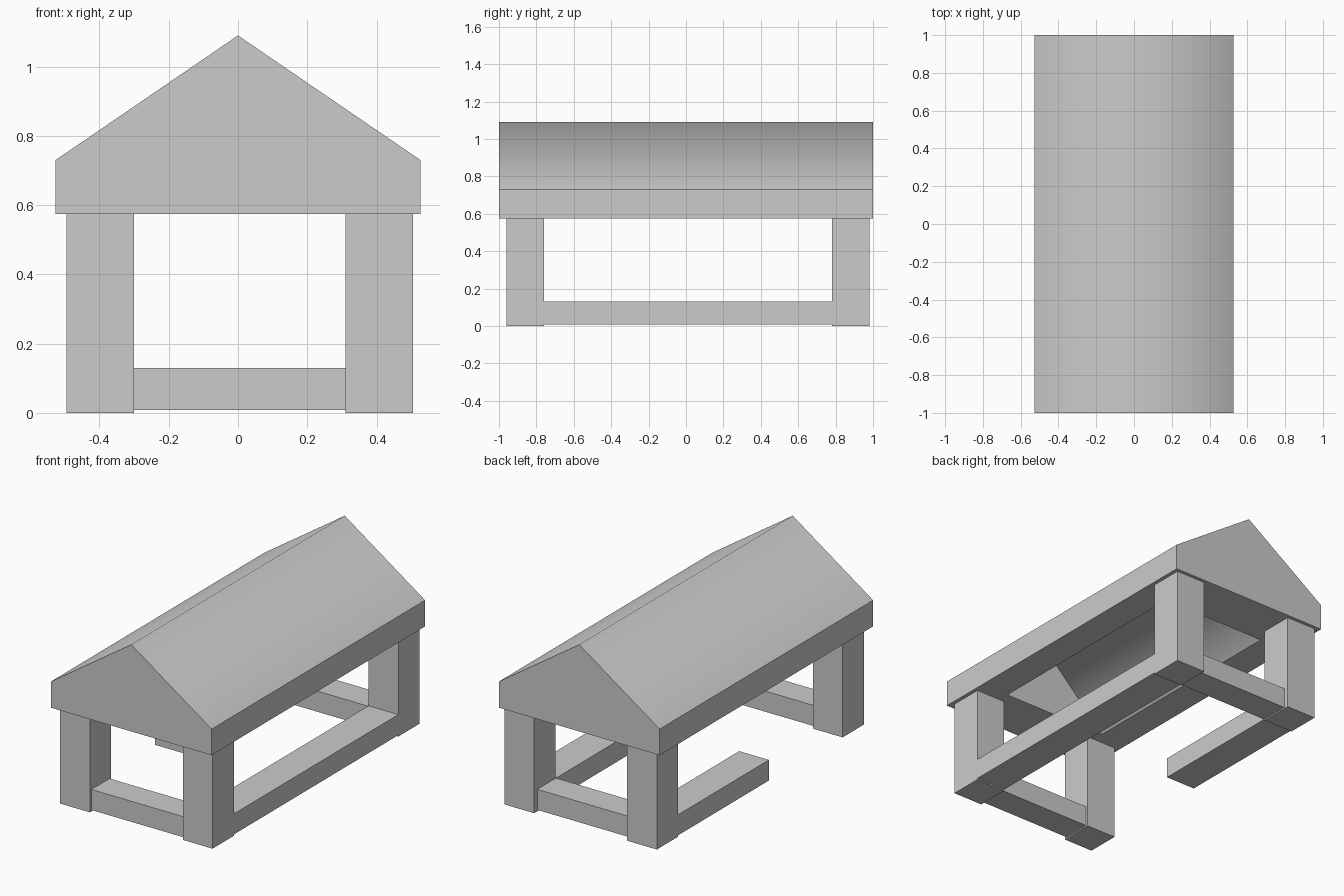
import bpy
import bmesh

if "Cube" in bpy.data.objects:
    bpy.data.objects.remove(bpy.data.objects["Cube"])


def new_object(name, bm):
    bmesh.ops.recalc_face_normals(bm, faces=bm.faces)
    mesh = bpy.data.meshes.new(name)
    bm.to_mesh(mesh)
    bm.free()
    obj = bpy.data.objects.new(name, mesh)
    bpy.context.collection.objects.link(obj)
    return obj


def box(name, x, y, z):
    """Box from (min, max) ranges on each axis."""
    bm = bmesh.new()
    bmesh.ops.create_cube(bm, size=1)
    for v in bm.verts:
        for i, (lo, hi) in enumerate((x, y, z)):
            v.co[i] = lo if v.co[i] < 0 else hi
    return new_object(name, bm)


def gable_shell(bm, profile, half_length):
    """Open-bottomed gabled prism; the slopes share smooth normals at the ridge."""
    front, back = [[bm.verts.new((x, y, z)) for x, z in profile]
                   for y in (-half_length, half_length)]
    bm.faces.new(front)
    bm.faces.new(back[::-1])
    ridge = max(z for _, z in profile)
    for i in range(len(profile) - 1):
        f = bm.faces.new((front[i], back[i], back[i + 1], front[i + 1]))
        (xa, za), (xb, zb) = profile[i], profile[i + 1]
        f.smooth = ridge in (za, zb)
    return [front[0], front[-1], back[-1], back[0]]


# Roof: outer gable, hollow underneath, joined by a flat rim
bm = bmesh.new()
base, eave, peak = 0.575, 0.73, 1.09
outer = gable_shell(bm, [(-0.527, base), (-0.527, eave), (0, peak),
                         (0.527, eave), (0.527, base)], 1.0)
inner = gable_shell(bm, [(-0.345, base), (0, 0.91), (0.345, base)], 0.69)
for i in range(4):
    j = (i + 1) % 4
    bm.faces.new((outer[i], outer[j], inner[j], inner[i]))
new_object("roof", bm)

# Corner posts
left, right = (-0.495, -0.30), (0.31, 0.505)
front, back = (-0.96, -0.76), (0.78, 0.98)
for xn, x in (("left", left), ("right", right)):
    for yn, y in (("front", front), ("back", back)):
        box(f"{yn}_{xn}_post", x, y, (0, base))

# Low rails between the posts; the left one leaves an entrance gap
rail_z = (0.008, 0.13)
box("front_rail", (left[1], right[0]), (-0.945, -0.775), rail_z)
box("back_rail", (left[1], right[0]), (0.775, 0.95), rail_z)
box("right_rail", right, (front[1], back[0]), rail_z)
box("left_rail", left, (-0.07, back[0]), rail_z)
